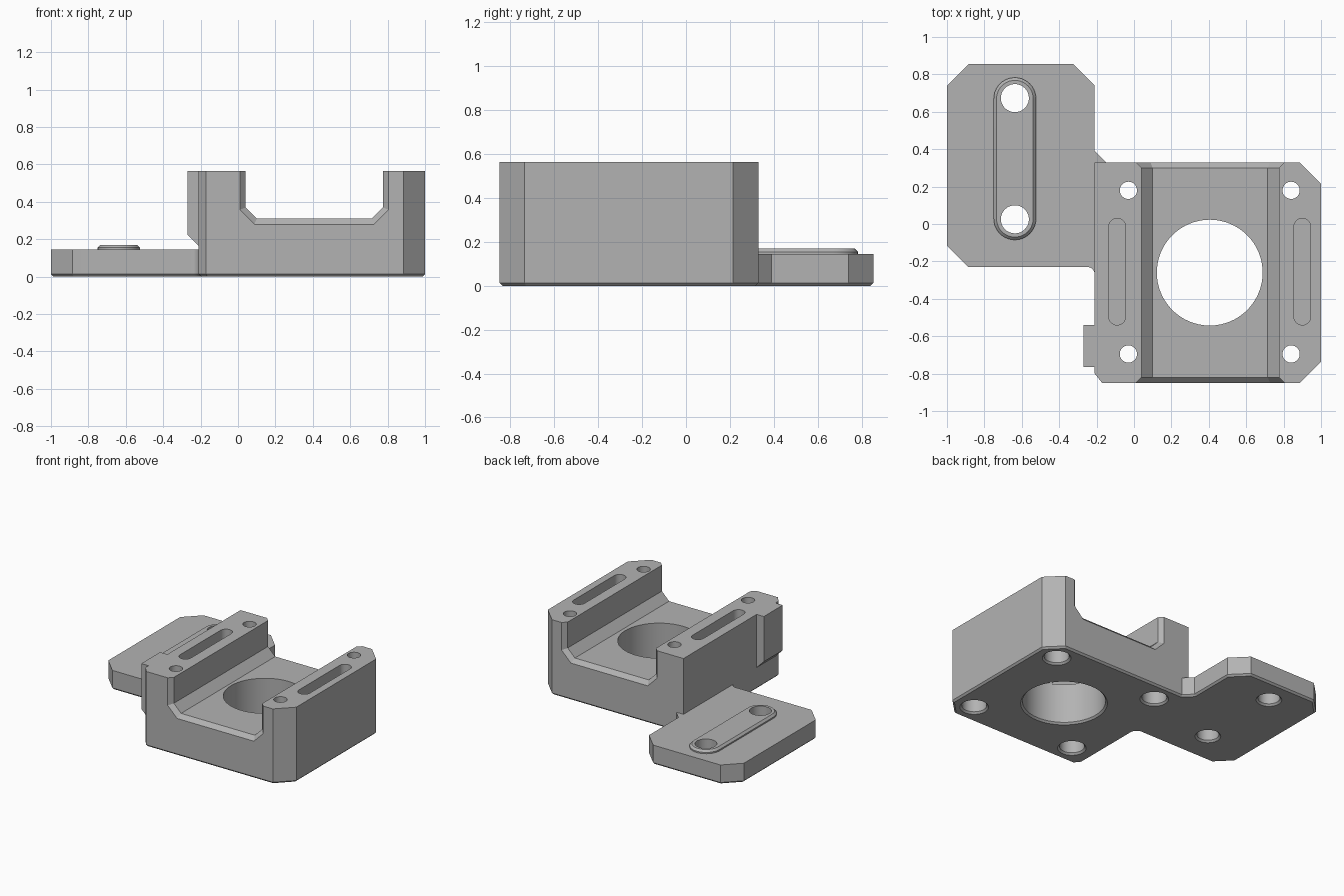
import bpy, bmesh
from math import sin, cos, pi, radians
from mathutils import Vector

cube = bpy.data.objects.get("Cube")
if cube:
    bpy.data.objects.remove(cube, do_unlink=True)

grey = bpy.data.materials.new("plain grey")
grey.use_nodes = True
COLOUR = (0.45, 0.45, 0.45, 1)
grey.diffuse_color = COLOUR
grey.node_tree.nodes["Principled BSDF"].inputs["Base Color"].default_value = COLOUR


def arc(cx, cy, r, start, end, steps):
    angles = [radians(start + (end - start) * i / steps) for i in range(steps + 1)]
    return [(cx + r * cos(a), cy + r * sin(a)) for a in angles]


def circle(cx, cy, r):
    return arc(cx, cy, r, 0, 360, 64)[:-1]


def slot(cx, y0, y1, r):
    """Round-ended outline; y0 and y1 are the centres of the ends."""
    return arc(cx, y1, r, 0, 180, 20) + arc(cx, y0, r, 180, 360, 20)


def offset(outline, d):
    """Move a counter-clockwise outline outward by d with mitred corners."""
    pts = [Vector(p) for p in outline]
    result = []
    for i, p in enumerate(pts):
        a = (p - pts[i - 1]).normalized()
        b = (pts[(i + 1) % len(pts)] - p).normalized()
        na, nb = Vector((a.y, -a.x)), Vector((b.y, -b.x))
        result.append(p + (na + nb) * d / (1 + na.dot(nb)))
    return result


def loft(name, sections, along_y=False):
    """Skin matching outlines placed at successive levels into a solid."""
    bm = bmesh.new()
    rings = []
    for outline, level in sections:
        rings.append([bm.verts.new((u, level, v) if along_y else (u, v, level))
                      for u, v in outline])
    for low, high in zip(rings, rings[1:]):
        for i in range(len(low)):
            bm.faces.new((low[i - 1], low[i], high[i], high[i - 1]))
    bm.faces.new(rings[0][::-1])
    bm.faces.new(rings[-1])
    bmesh.ops.recalc_face_normals(bm, faces=bm.faces)
    mesh = bpy.data.meshes.new(name)
    bm.to_mesh(mesh)
    bm.free()
    mesh.materials.append(grey)
    obj = bpy.data.objects.new(name, mesh)
    bpy.context.collection.objects.link(obj)
    return obj


def combine(target, tool, operation):
    tool.hide_render = True
    mod = target.modifiers.new(tool.name, "BOOLEAN")
    mod.operation, mod.solver, mod.object = operation, "EXACT", tool
    bpy.ops.object.select_all(action="DESELECT")
    bpy.context.view_layer.objects.active = target
    target.select_set(True)
    bpy.ops.object.modifier_apply(modifier=mod.name)
    bpy.data.objects.remove(tool, do_unlink=True)


TOP, PLATE_TOP, EDGE = 0.565, 0.145, 0.013

# Base: block footprint and side plate in one outline, chamfered underneath
block_front = [(-0.17, -0.85), (0.885, -0.85), (1, -0.735), (1, 0.215), (0.885, 0.33)]
plate = [(-0.15, 0.33), (-0.21, 0.39), (-0.21, 0.74), (-0.325, 0.855), (-0.885, 0.855),
         (-1, 0.74), (-1, -0.115), (-0.885, -0.23)]
fillet = arc(-0.25, -0.27, 0.04, 90, 0, 8)
base = block_front + plate + fillet + [(-0.21, -0.80)]
body = loft("bracket_body", [(offset(base, -EDGE), 0), (base, EDGE), (base, PLATE_TOP)])

# Tall block
block = block_front + [(-0.21, 0.33), (-0.21, -0.80)]
combine(body, loft("block", [(block, 0.08), (block, TOP)]), "UNION")

# Side rib with a sloped underside
rib = [(-0.27, 0.225), (-0.19, 0.145), (-0.19, TOP), (-0.27, TOP)]
combine(body, loft("side_rib", [(rib, -0.765), (rib, -0.54)], True), "UNION")

# Raised pad on the plate
pad = slot(-0.637, 0.028, 0.67, 0.113)
combine(body, loft("raised_pad", [(pad, 0.1), (pad, 0.155), (offset(pad, -0.015), 0.17)]), "UNION")

# Channel through the block, with flared ends
channel = [(0.04, 0.37), (0.10, 0.31), (0.715, 0.31), (0.775, 0.37), (0.775, 0.8), (0.04, 0.8)]
flared = offset(channel, 0.06)
combine(body, loft("channel_cutter", [(flared, -0.88), (channel, -0.82), (channel, 0.30),
                                      (flared, 0.36)], True), "DIFFERENCE")


def cut_hole(x, y, r, bore=None, depth=0):
    """Through hole with a chamfered lower rim and an optional wide bore below."""
    low = bore or r
    levels = [(low + 2 * EDGE, -EDGE), (low, EDGE)]
    if bore:
        levels += [(bore, depth), (r, depth)]
    levels.append((r, 0.7))
    tool = loft("hole_cutter", [(circle(x, y, radius), z) for radius, z in levels])
    combine(body, tool, "DIFFERENCE")


# Central opening, corner screw holes and plate holes
cut_hole(0.405, -0.26, 0.283)
for x in (-0.03, 0.84):
    for y in (-0.695, 0.18):
        cut_hole(x, y, 0.046, 0.085, 0.3)
for y in (0.025, 0.673):
    cut_hole(-0.637, y, 0.075)

# Blind slots in the two upper rails
for x in (-0.09, 0.9):
    groove = slot(x, -0.495, -0.015, 0.045)
    combine(body, loft("slot_cutter", [(groove, TOP - 0.12), (groove, 0.7)]), "DIFFERENCE")

bpy.ops.object.shade_smooth_by_angle(angle=radians(25))
